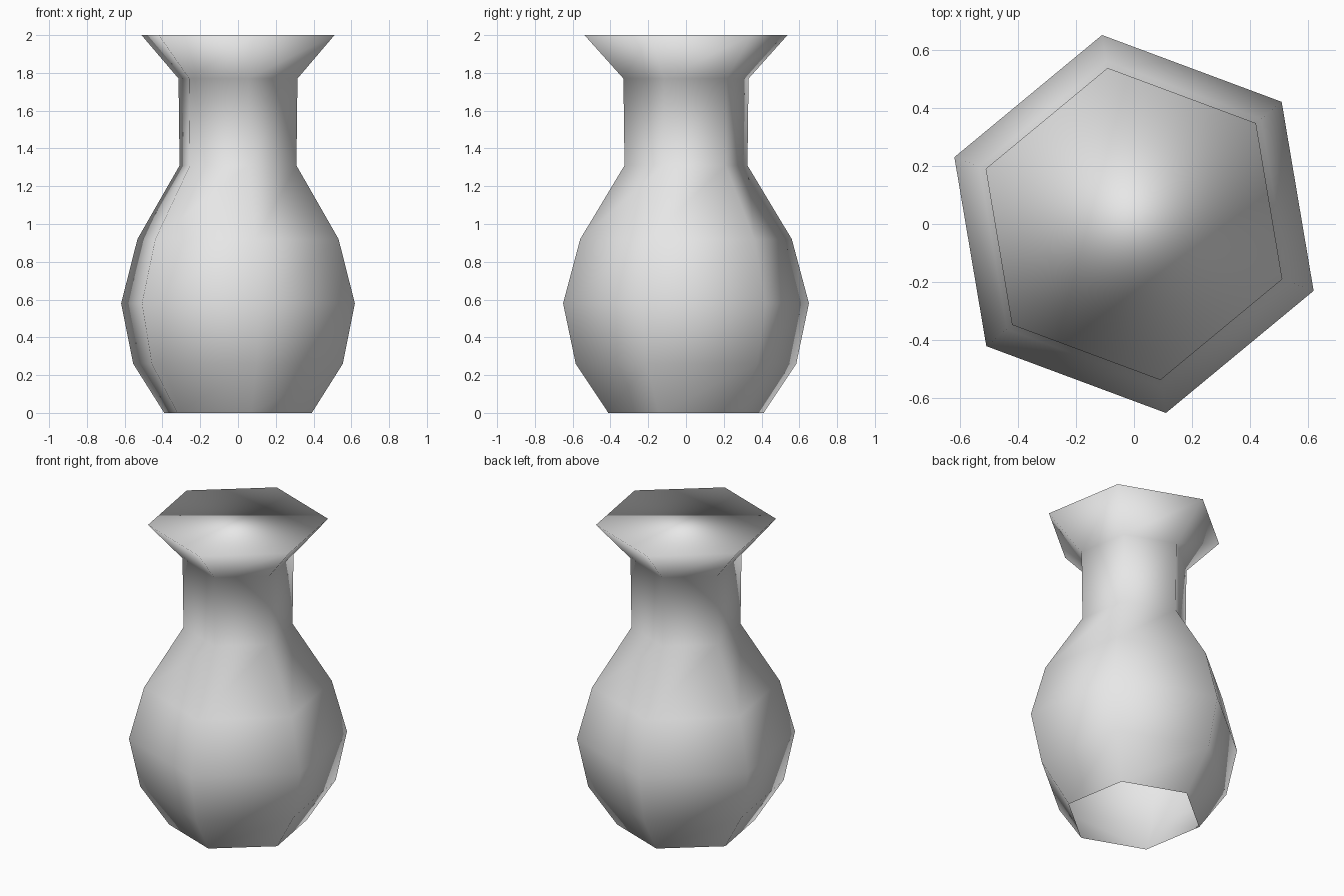
import bpy
import bmesh
from math import cos, sin, radians, pi

default_cube = bpy.data.objects.get("Cube")
if default_cube:
    bpy.data.objects.remove(default_cube, do_unlink=True)

SIDES = 6
TURN = radians(39.6)

# Vase profile from foot to rim: (radius, height)
PROFILE = [(0.417, 0.0), (0.592, 0.26), (0.66, 0.58), (0.568, 0.92),
           (0.33, 1.31), (0.336, 1.77), (0.545, 2.0)]


def make_material(name, colour):
    mat = bpy.data.materials.new(name)
    mat.use_nodes = True
    mat.diffuse_color = colour
    mat.node_tree.nodes["Principled BSDF"].inputs["Base Color"].default_value = colour
    return mat


def ring(bm, radius, height):
    angles = [TURN + 2 * pi * i / SIDES for i in range(SIDES)]
    return [bm.verts.new((radius * cos(a), radius * sin(a), height)) for a in angles]


# Six-sided walls, open at the foot and closed across the mouth
bm = bmesh.new()
rings = [ring(bm, r, z) for r, z in PROFILE]
for low, high in zip(rings, rings[1:]):
    for i in range(SIDES):
        j = (i + 1) % SIDES
        bm.faces.new((low[i], low[j], high[j], high[i]))
bm.faces.new(rings[-1])

# Soft shading throughout, including over the rim
for face in bm.faces:
    face.smooth = True

mesh = bpy.data.meshes.new("vase")
bm.to_mesh(mesh)
bm.free()
mesh.materials.append(make_material("pale_grey", (0.8, 0.8, 0.8, 1.0)))
vase = bpy.data.objects.new("vase", mesh)
bpy.context.collection.objects.link(vase)
